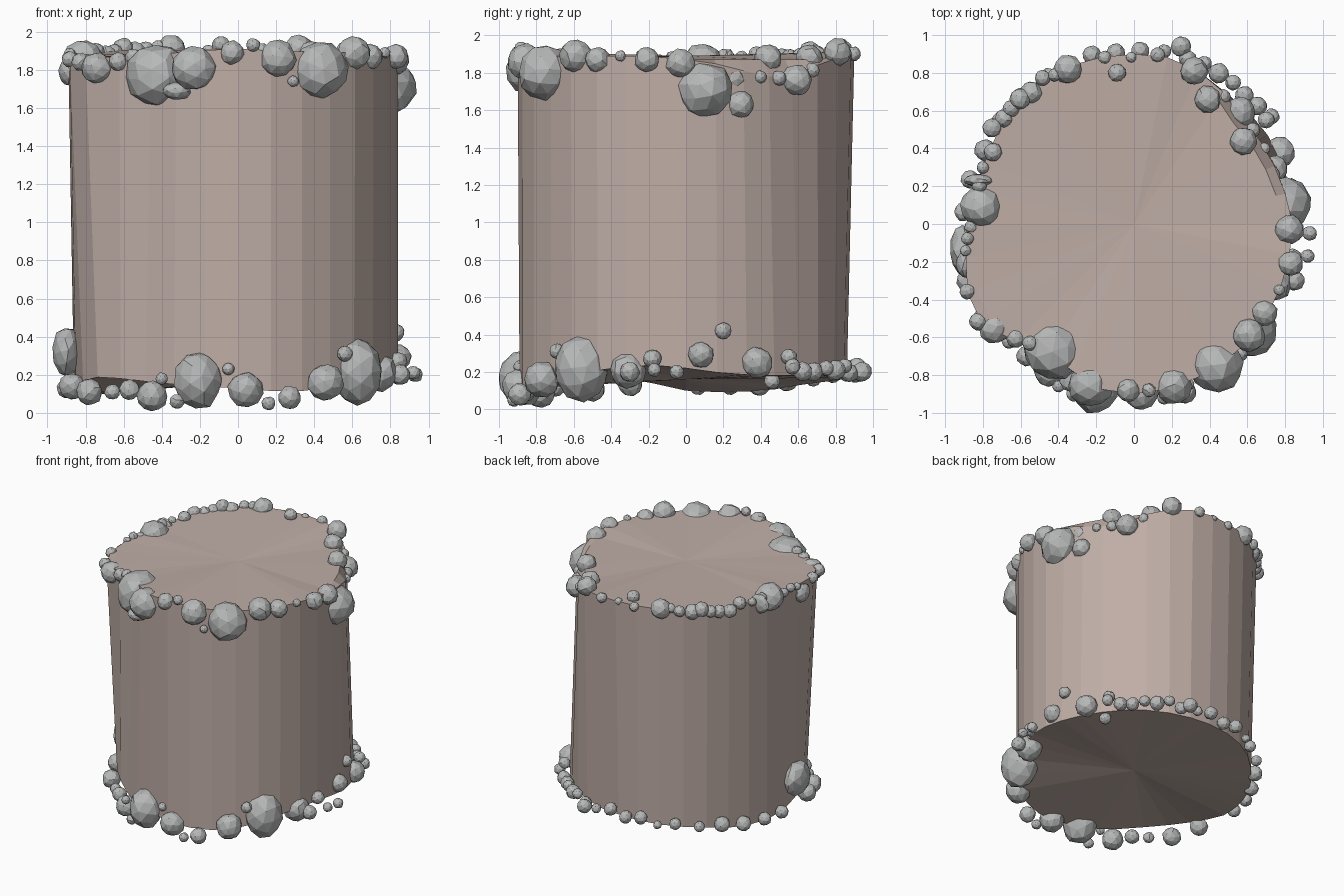
import bpy, bmesh, math, random
from mathutils import Vector, Euler

random.seed(4)


def material(name, col):
    m = bpy.data.materials.new(name)
    m.diffuse_color = (*col, 1)
    return m


BROWN = material("dusty brown", (0.52, 0.42, 0.38))
GREY = material("stone grey", (0.47, 0.475, 0.475))

# rim profiles, one value every 15 degrees counter-clockwise from +x
R_TOP = [.84, .81, .80, .80, .86, .90, .90, .90, .91, .90, .86, .85,
         .87, .92, .99, .88, .80, .89, .90, .89, .87, .87, .85, .84]
Z_TOP = [1.87, 1.84, 1.78, 1.78, 1.86, 1.90, 1.91, 1.91, 1.91, 1.90, 1.89, 1.88,
         1.88, 1.87, 1.86, 1.87, 1.88, 1.90, 1.91, 1.90, 1.89, 1.89, 1.89, 1.89]
R_BOT = [.84, .85, .85, .85, .85, .86, .86, .87, .87, .86, .86, .86,
         .86, .87, .89, .87, .87, .89, .89, .89, .87, .86, .85, .84]
Z_BOT = [.22, .19, .18, .18, .18, .17, .17, .16, .15, .13, .10, .09,
         .10, .15, .19, .18, .16, .14, .13, .11, .12, .17, .22, .24]


def sample(table, deg):
    t = (deg % 360) / 15
    i = int(t)
    return table[i % 24] + (table[(i + 1) % 24] - table[i % 24]) * (t - i)


def rim(deg, radii, heights, out=0.0):
    a, r = math.radians(deg), sample(radii, deg) + out
    return Vector((r * math.cos(a), r * math.sin(a), sample(heights, deg)))


def finish(bm, name, mat):
    bmesh.ops.recalc_face_normals(bm, faces=bm.faces)
    me = bpy.data.meshes.new(name)
    bm.to_mesh(me)
    bm.free()
    me.materials.append(mat)
    ob = bpy.data.objects.new(name, me)
    bpy.context.collection.objects.link(ob)
    return ob


# uneven column with wavy rims and a folded-down edge at the back right
N = 32
bm = bmesh.new()
angles = [360 * i / N for i in range(N)]
bot = [bm.verts.new(rim(a, R_BOT, Z_BOT)) for a in angles]
top = [bm.verts.new(rim(a, R_TOP, Z_TOP)) for a in angles]
inner = []
for a in angles:
    p = rim(a, R_TOP, Z_TOP, -0.05)
    p.z = max(p.z, 1.87)
    inner.append(bm.verts.new(p))
for lo, hi in ((bot, top), (top, inner)):
    for i in range(N):
        j = (i + 1) % N
        bm.faces.new((lo[i], lo[j], hi[j], hi[i]))
for loop, z in ((inner, 1.89), (bot, 0.16)):
    c = bm.verts.new((0, 0, z))
    for i in range(N):
        bm.faces.new((loop[i], loop[(i + 1) % N], c))
finish(bm, "column_body", BROWN)


# faceted, slightly irregular stone
def stone(bm, pos, r, squash=(1, 1, 1)):
    vs = bmesh.ops.create_icosphere(bm, subdivisions=2, radius=r)["verts"]
    rot = Euler([random.uniform(0, 6) for _ in range(3)]).to_matrix()
    for v in vs:
        p = rot @ v.co * random.uniform(0.94, 1.04)
        v.co = Vector(p[k] * squash[k] + pos[k] for k in range(3))
        v.co.z = max(v.co.z, 0)


# small stones strung along a rim: (start angle, end angle, count, radius)
def string(bm, runs, radii, heights, out, dz):
    for a0, a1, n, r in runs:
        for i in range(n):
            a = a0 + (a1 - a0) * i / max(n - 1, 1)
            p = rim(a, radii, heights, out + random.uniform(-.015, .015))
            p.z += dz + random.uniform(-.02, .02)
            stone(bm, p, r * random.uniform(0.75, 1.25))


# top ring of stones: x, y, z, radius
TOP = [(-.42, -.66, 1.77, .17), (-.23, -.85, 1.81, .12), (-.03, -.88, 1.89, .065),
       (.08, -.88, 1.93, .037), (.21, -.86, 1.86, .097), (.43, -.75, 1.80, .15),
       (.61, -.59, 1.89, .088), (.69, -.47, 1.87, .07), (.77, -.35, 1.89, .03),
       (.83, -.21, 1.87, .067), (.82, -.03, 1.85, .08), (.79, .10, 1.71, .15),
       (.71, .25, 1.77, .07), (.74, .29, 1.63, .075), (.58, .44, 1.88, .074),
       (.56, .59, 1.76, .085), (.39, .66, 1.88, .073), (.32, .81, 1.91, .075),
       (-.09, .80, 1.93, .048), (-.35, .82, 1.91, .077), (-.75, .51, 1.88, .052),
       (-.81, .09, 1.85, .11), (-.74, -.55, 1.81, .085), (.29, -.85, 1.74, .03)]
bm = bmesh.new()
for x, y, z, r in TOP:
    stone(bm, (x, y, z), r)
stone(bm, (-.32, -.82, 1.69), .075, (1, 1, .65))
stone(bm, (-.82, .23, 1.85), .08, (1, .45, 1))
stone(bm, (-.89, -.21, 1.79), .075, (.7, 1, 1))
string(bm, [(82, 100, 3, .035), (118, 122, 2, .042), (128, 141, 4, .05),
            (153, 166, 3, .042), (181, 189, 3, .04), (202, 212, 2, .042),
            (224, 229, 2, .045), (30, 55, 4, .035)], R_TOP, Z_TOP, -.01, -.01)
finish(bm, "top_stones", GREY)

# bottom ring of stones
BOTTOM = [(-.05, -.89, .23, .033), (.04, -.89, .12, .095), (.16, -.92, .05, .037),
          (.27, -.89, .08, .062), (.46, -.77, .16, .098), (.56, -.69, .31, .042),
          (.74, -.31, .21, .10), (.85, -.30, .20, .055), (.84, -.18, .27, .05),
          (.93, -.05, .20, .04), (.92, -.17, .21, .037), (.84, .08, .29, .07),
          (.83, .20, .42, .045), (.77, .38, .25, .085), (.70, .55, .28, .045),
          (.66, .46, .15, .045), (.25, .94, .20, .055), (-.78, -.50, .11, .07),
          (-.57, -.70, .12, .055), (-.45, -.78, .09, .082), (-.66, -.62, .11, .042),
          (-.40, -.86, .18, .033), (-.32, -.90, .06, .04), (-.87, -.30, .14, .07)]
bm = bmesh.new()
for x, y, z, r in BOTTOM:
    stone(bm, (x, y, z), r)
stone(bm, (-.21, -.87, .17), .14, (.9, .95, 1.1))
stone(bm, (.62, -.56, .22), .17, (.8, .9, 1.05))
stone(bm, (-.90, -.14, .32), .14, (.55, 1, .95))
string(bm, [(38, 72, 7, .05), (80, 112, 5, .042)], R_BOT, Z_BOT, .06, .04)
string(bm, [(120, 176, 6, .05)], R_BOT, Z_BOT, .03, .04)
finish(bm, "bottom_stones", GREY)
